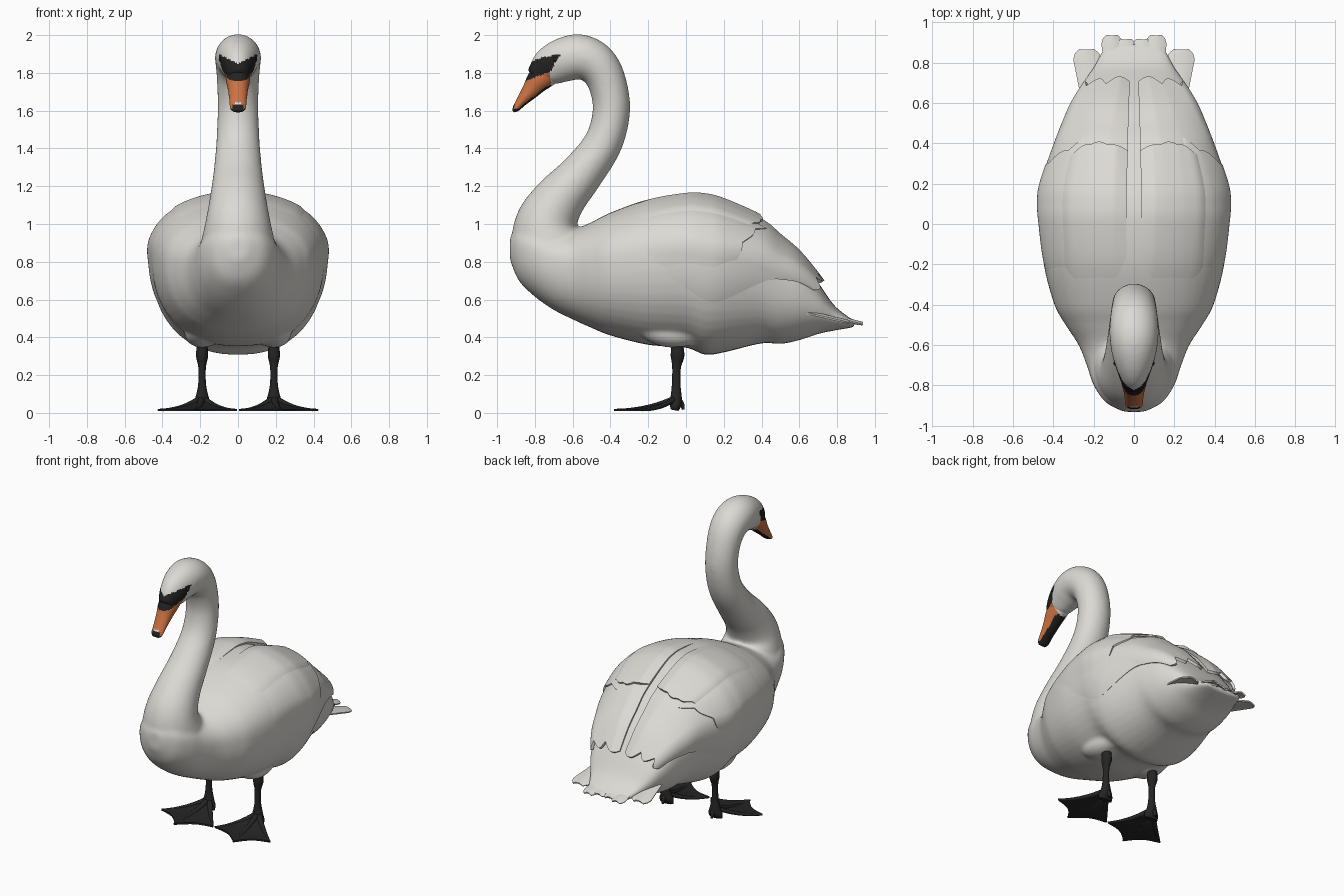
import bpy, bmesh, math
from mathutils import Vector

if "Cube" in bpy.data.objects:
    bpy.data.objects.remove(bpy.data.objects["Cube"])


def material(name, rgb):
    m = bpy.data.materials.new(name)
    m.use_nodes = True
    m.diffuse_color = (*rgb, 1)
    m.node_tree.nodes["Principled BSDF"].inputs["Base Color"].default_value = (*rgb, 1)
    return m


WHITE = material("plumage white", (.72, .70, .66))
BLACK = material("mask black", (.016, .016, .016))
ORANGE = material("bill orange", (.60, .17, .055))
DARK = material("leg charcoal", (.018, .018, .018))


def dense(points, n):
    """Catmull-Rom refinement of a list of tuples."""
    out = []
    last = len(points) - 1
    for i in range(last):
        p = [points[max(0, min(last, i + k))] for k in (-1, 0, 1, 2)]
        for j in range(n):
            t = j / n
            out.append(tuple(.5 * (2 * b + (c - a) * t + (2 * a - 5 * b + 4 * c - d) * t * t
                                   + (3 * b - a - 3 * c + d) * t ** 3) for a, b, c, d in zip(*p)))
    return out + [points[-1]]


def activate(ob):
    bpy.ops.object.select_all(action='DESELECT')
    ob.select_set(True)
    bpy.context.view_layer.objects.active = ob


def build(name, rows, mats, closed=True, thick=0):
    """Skin rows of points; closed rows are capped, open ones get thickness."""
    bm = bmesh.new()
    v = [[bm.verts.new(p) for p in row] for row in rows]
    n = len(rows[0])
    for a, b in zip(v, v[1:]):
        for j in range(n if closed else n - 1):
            k = (j + 1) % n
            bm.faces.new((a[j], a[k], b[k], b[j]))
    if closed:
        bm.faces.new(v[0])
        bm.faces.new(v[-1])
    bmesh.ops.recalc_face_normals(bm, faces=bm.faces)
    me = bpy.data.meshes.new(name)
    bm.to_mesh(me)
    bm.free()
    ob = bpy.data.objects.new(name, me)
    bpy.context.collection.objects.link(ob)
    for m in mats:
        me.materials.append(m)
    activate(ob)
    if thick:
        mod = ob.modifiers.new("thickness", 'SOLIDIFY')
        mod.thickness, mod.offset = thick, 0
        bpy.ops.object.modifier_apply(modifier=mod.name)
    bpy.ops.object.shade_smooth_by_angle(angle=math.radians(45))
    return ob


def tube(name, points, mats, seg=24, fine=6):
    """Loft ellipses along a path of (x, y, z, height radius, side radius)."""
    pts = dense(points, fine)
    rows = []
    for i, p in enumerate(pts):
        a, b = pts[max(0, i - 1)], pts[min(len(pts) - 1, i + 1)]
        t = (Vector(b[:3]) - Vector(a[:3])).normalized()
        side = (Vector((1, 0, 0)) - t * t.x).normalized()
        up = t.cross(side)
        rows.append([Vector(p[:3]) + side * p[4] * math.cos(g) + up * p[3] * math.sin(g)
                     for g in (math.tau * k / seg for k in range(seg))])
    return build(name, rows, mats)


# Body stations: y, half width, top, bottom
STATIONS = dense([(-.932, .05, .93, .81), (-.885, .14, .99, .7), (-.8, .2, 1.0, .615),
                  (-.7, .235, .97, .545), (-.6, .275, .97, .495), (-.5, .34, 1.01, .45),
                  (-.4, .395, 1.06, .41), (-.2, .448, 1.13, .36), (0, .462, 1.152, .345),
                  (.1, .462, 1.143, .308), (.2, .445, 1.11, .32), (.4, .375, 1.005, .368),
                  (.5, .34, .915, .365), (.6, .305, .82, .385), (.7, .255, .69, .418),
                  (.78, .2, .575, .435), (.85, .165, .515, .447), (.895, .135, .487, .455)], 6)


def station(y):
    for a, b in zip(STATIONS, STATIONS[1:]):
        if y <= b[0]:
            t = max(0, (y - a[0]) / (b[0] - a[0]))
            return [p + (q - p) * t for p, q in zip(a, b)]
    return STATIONS[-1]


def skin(y, deg, off=0, side=1):
    """Point on the body surface; 90 degrees is the back, 0 the flank."""
    _, w, top, bot = station(y)
    mid = bot + (top - bot) * .6
    c, s = math.cos(math.radians(deg)), math.sin(math.radians(deg))
    x = math.copysign(abs(c) ** (.93 if s > 0 else .87), c) * (w + off)
    h = abs(s) ** .9 * ((top if s > 0 else 2 * mid - bot) - mid + off)
    return Vector((side * x, y, mid + math.copysign(h, s)))


# Body, thighs, neck and head fused into one smooth skin
body = build("body", [[skin(st[0], k * 7.5) for k in range(48)] for st in STATIONS],
             [WHITE, BLACK, ORANGE])
extras = [tube("neck", [(0, -.66, .78, .2, .2), (0, -.727, .9, .198, .195), (0, -.735, 1.01, .166, .172),
                        (0, -.67, 1.13, .138, .15), (0, -.55, 1.27, .115, .13),
                        (0, -.438, 1.43, .102, .115), (0, -.395, 1.6, .099, .108),
                        (0, -.418, 1.75, .102, .111), (0, -.475, 1.845, .112, .119),
                        (0, -.56, 1.885, .119, .121), (0, -.65, 1.868, .117, .108),
                        (0, -.735, 1.828, .1, .081), (0, -.785, 1.797, .066, .062),
                        (0, -.81, 1.778, .046, .048)], [WHITE], 40)]
for side in (1, -1):
    extras.append(tube("thigh", [(side * .19, -.26, .46, .03, .04), (side * .19, -.16, .43, .065, .085),
                                 (side * .19, -.05, .415, .07, .09), (side * .19, .08, .43, .05, .06),
                                 (side * .19, .16, .45, .02, .03)], [WHITE]))
activate(body)
for ob in extras:
    ob.select_set(True)
bpy.ops.object.join()
for kind in ('REMESH', 'SMOOTH'):
    mod = body.modifiers.new(kind, kind)
    if kind == 'REMESH':
        mod.mode, mod.voxel_size = 'VOXEL', .011
    else:
        mod.factor, mod.iterations = .5, 14
    bpy.ops.object.modifier_apply(modifier=mod.name)

# Bill
bill = tube("bill", [(0, -.74, 1.80, .075, .066), (0, -.785, 1.755, .063, .062),
                     (0, -.82, 1.71, .048, .053), (0, -.87, 1.65, .029, .045),
                     (0, -.9, 1.612, .019, .041), (0, -.914, 1.595, .006, .024)],
            [WHITE, BLACK, ORANGE], 48, 12)


def face_colour(c, n):
    """0 plumage, 1 black mask, 2 orange."""
    if c.y > -.665 or c.z < 1.55 or c.z > 1.848 + .5 * abs(c.x):
        return 0
    if c.y < -.716 and c.z < 1.81 + .4 * (c.y + .716):
        if n.y * .7 - n.z * .7 > .8 or c.z < 1.61:
            return 1
        # Nail with a pale spot above it
        if abs(c.x) < .03 and c.z < 1.632:
            return 1
        return 0 if abs(c.x) < .018 and c.z < 1.644 else 2
    return 1 if c.y < -.667 - (1.895 - c.z) * .6 else 0


for ob in (body, bill):
    for f in ob.data.polygons:
        f.material_index = face_colour(f.center, f.normal)
activate(body)
bpy.ops.object.shade_smooth_by_angle(angle=math.radians(60))


def wing_edge(y):
    """Lower edge angle of the folded wing, rising toward the tail."""
    t = max(0, (y - .15) / .57)
    return -24 + 50 * t ** 1.3


def wing_layer(name, side, front, rear, top, low, lift, scallops, depth):
    rows = []
    for i in range(41):
        s = i / 40
        row = []
        for j in range(49):
            t = j / 48
            y = front + s * (rear(t) + depth * abs(math.sin(scallops * math.pi * t)) - front)
            deg = top + (low(y) - top) * t
            edge = min(1, .3 + t * 5) * math.sin(math.pi * min(1, (1 - t) * 3) / 2)
            row.append(skin(y, deg, -.02 + lift * s * (.35 + .65 * edge), side))
        rows.append(row)
    build(name, rows, [WHITE], False, .018)


def feather(name, base, tip, width):
    base, tip = Vector(base), Vector(tip)
    rows = []
    for i in range(17):
        s = i / 16
        w = width * (.6 + .4 * s) * math.sqrt(1 - max(0, (s - .8) / .23) ** 2)
        rows.append([base.lerp(tip, s) + Vector((w * k / 4, 0, .012 * (1 - (k / 4) ** 2)))
                     for k in range(-4, 5)])
    build(name, rows, [WHITE], False, .009)


for side, tag in ((1, "left"), (-1, "right")):
    # Folded wing in three overlapping layers
    wing_layer(tag + "_flight_feathers", side, -.3, lambda t: .70 - .03 * t, 86, wing_edge, .066, 3, .03)
    wing_layer(tag + "_wing_coverts", side, -.35, lambda t: .43 - .2 * t, 60,
               lambda y: wing_edge(y) + 16, .052, 3, .02)
    wing_layer(tag + "_shoulder_feathers", side, -.4, lambda t: .36 + .07 * math.sin(math.pi * t) - .08 * t,
               86, lambda y: 36, .058, 4, .01)

    # Tail fan
    feather(tag + "_outer_tail_feather", (side * .2, .54, .55), (side * .235, .865, .475), .075)
    feather(tag + "_tail_feather", (side * .1, .66, .535), (side * .11, .935, .466), .055)
    feather(tag + "_inner_tail_feather", (side * .04, .66, .54), (side * .045, .915, .468), .065)

    # Eye
    bpy.ops.mesh.primitive_uv_sphere_add(segments=16, ring_count=10, radius=.014,
                                         location=(side * .088, -.69, 1.872))
    eye = bpy.context.object
    eye.name = tag + "_eye"
    eye.data.materials.append(BLACK)
    bpy.ops.object.shade_smooth_by_angle()

    # Leg
    leg = [(-.04, .44, .045, .045), (-.045, .36, .033, .03), (-.045, .3, .036, .032),
           (-.05, .24, .023, .02), (-.052, .15, .023, .021), (-.052, .08, .03, .036),
           (-.055, .045, .032, .05), (-.06, .014, .02, .05)]
    tube(tag + "_leg", [(side * .19, *p) for p in leg], [DARK], 16)

    # Webbed foot
    ankle = Vector((side * .19, -.05, 0))
    tips = [Vector((side * x, y, 0)) for x, y in ((.01, -.27), (.23, -.38), (.42, -.25))]
    for i, tip in enumerate(tips):
        path = []
        for k in (0, .25, .5, .75, 1):
            p = ankle.lerp(tip, k)
            r = .02 - .012 * k
            path.append((p.x, p.y, .015 + .065 * (1 - k) ** 2.2, r * .8, r))
        tube(f"{tag}_toe_{i + 1}", path, [DARK], 10, 4)
    rows = []
    for i in range(11):
        k = i / 10
        row = []
        for j in range(17):
            a = min(j // 8, 1)
            t = j / 8 - a
            p = ankle.lerp(tips[a].lerp(tips[a + 1], t), k * (1 - .1 * math.sin(math.pi * t)))
            row.append((p.x, p.y, .015 + .062 * (1 - k) ** 2.2))
        rows.append(row)
    build(tag + "_web", rows, [DARK], False, .012)
    tube(tag + "_hind_toe", [(side * .19, -.05, .08, .016, .016), (side * .19, -.024, .05, .014, .014),
                             (side * .19, -.014, .018, .008, .008)], [DARK], 10)
